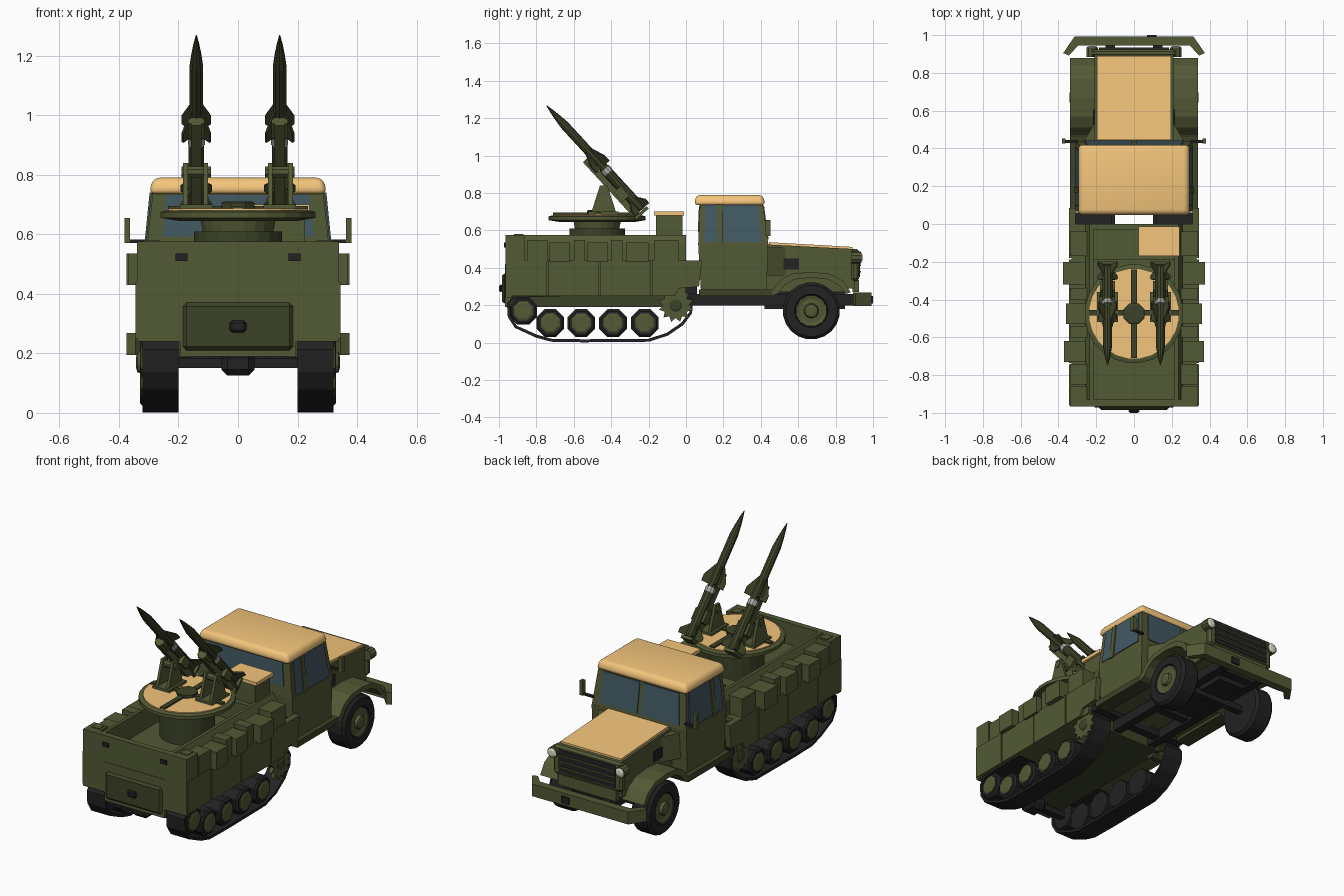
import bpy, bmesh, math
from mathutils import Matrix, Vector

if "Cube" in bpy.data.objects:
    bpy.data.objects.remove(bpy.data.objects["Cube"])

COL = dict(green=(.085, .1, .035), deep=(.045, .055, .02), black=(.016, .016, .017), tan=(.9, .56, .2),
           glass=(.055, .1, .125), cream=(.75, .72, .58), grey=(.4, .4, .37))
MAT = {}
for k, c in COL.items():
    MAT[k] = bpy.data.materials.new(k)
    MAT[k].diffuse_color = (*c, 1)
I4 = Matrix.Identity(4)


def make(name, verts, faces, mat='green', mirror=False, M=I4, bevel=0, seg=1, solid=0):
    bm = bmesh.new()
    vs = [bm.verts.new(M @ Vector(v)) for v in verts]
    for f in faces:
        bm.faces.new([vs[i] for i in f])
    bmesh.ops.recalc_face_normals(bm, faces=bm.faces)
    me = bpy.data.meshes.new(name)
    bm.to_mesh(me)
    bm.free()
    me.materials.append(MAT[mat])
    ob = bpy.data.objects.new(name, me)
    bpy.context.collection.objects.link(ob)
    if solid:
        m = ob.modifiers.new('solid', 'SOLIDIFY')
        m.thickness, m.offset = solid, 0
    if bevel:
        m = ob.modifiers.new('bevel', 'BEVEL')
        m.width, m.segments = bevel, seg
    if mirror:
        ob.modifiers.new('mirror', 'MIRROR')
    return ob


def prism(name, pts, a, b, mat='green', axis='x', **kw):
    n = len(pts)
    put = {'x': lambda p, h: (h, p[0], p[1]), 'y': lambda p, h: (p[0], h, p[1]), 'z': lambda p, h: (p[0], p[1], h)}[axis]
    v = [put(p, a) for p in pts] + [put(p, b) for p in pts]
    f = [list(range(n)), list(range(n, 2 * n))] + [[i, (i + 1) % n, n + (i + 1) % n, n + i] for i in range(n)]
    return make(name, v, f, mat, **kw)


def box(name, x0, x1, y0, y1, z0, z1, mat='green', **kw):
    return prism(name, [(y0, z0), (y1, z0), (y1, z1), (y0, z1)], x0, x1, mat, **kw)


def rect(x, y0, y1, z):
    return [(-x, y0, z), (x, y0, z), (x, y1, z), (-x, y1, z)]


def frustum(name, lo, hi, mat='green', **kw):
    return make(name, lo + hi, [[0, 1, 2, 3], [4, 5, 6, 7], [0, 1, 5, 4], [1, 2, 6, 5], [2, 3, 7, 6], [3, 0, 4, 7]], mat, **kw)


def lathe(name, prof, n, M, mat='green', **kw):
    v = [(r * math.cos((i + .5) * math.tau / n), r * math.sin((i + .5) * math.tau / n), z) for r, z in prof for i in range(n)]
    f = [[j * n + i, j * n + (i + 1) % n, (j + 1) * n + (i + 1) % n, (j + 1) * n + i]
         for j in range(len(prof) - 1) for i in range(n)]
    f += [list(range(n)), list(range((len(prof) - 1) * n, len(prof) * n))]
    return make(name, v, f, mat, M=M, **kw)


def pane(name, a, b, c, d, u0, u1, v0, v1, **kw):
    a, b, c, d = map(Vector, (a, b, c, d))  # bottom a-b, top d-c
    at = lambda u, v: a.lerp(b, u).lerp(d.lerp(c, u), v)
    make(name, [at(u0, v0), at(u1, v0), at(u1, v1), at(u0, v1)], [[0, 1, 2, 3]], 'glass', solid=.01, **kw)


T = Matrix.Translation
axle = lambda x, y, z: T((x, y, z)) @ Matrix.Rotation(math.pi / 2, 4, 'Y')  # local z -> +x

# Rear tub: hull, floor, walls, skirts
box('lower_hull', -.19, .19, -.95, 0, .19, .3, 'deep')
box('hull_body', -.33, .33, -.955, 0, .25, .44)
box('tub_floor', -.24, .24, -.95, -.01, .43, .45)
prism('tub_wall', [(.215, .44), (.26, .44), (.26, .53), (.235, .575), (.215, .575)], -.955, 0, axis='y', mirror=True)
box('tub_front_wall', -.235, .235, -.03, 0, .44, .575)
box('rear_plate', -.34, .34, -.965, -.93, .24, .575)
box('lower_rear_plate', -.195, .195, -.968, -.93, .19, .42)
box('rear_corner_block', .25, .34, -.96, -.86, .44, .575, mirror=True)
box('corner_hatch', .265, .315, -.92, -.87, .575, .58, mirror=True)
box('rear_door', -.185, .185, -.985, -.96, .21, .37, 'deep', bevel=.02)
box('tow_block', -.028, .028, -1.0, -.98, .27, .31, 'black', bevel=.008)
box('tail_light', .17, .21, -.972, -.96, .51, .535, 'black', mirror=True)
edges = [-.965, -.74, -.46, -.185]
for a, b in zip(edges[:-1], edges[1:]):
    box('skirt_panel', .325, .345, a + .004, b - .004, .25, .44, mirror=True)
prism('front_skirt_panel', [(-.18, .25), (-.06, .25), (-.04, .29), (.07, .3), (.085, .44), (-.18, .44)], .31, .345, mirror=True)
for y0, y1, x, z in [(-.85, -.74, .34, .55), (-.73, -.62, .37, .535), (-.6, -.54, .34, .55), (-.53, -.42, .36, .535),
                     (-.4, -.34, .34, .55), (-.32, -.2, .375, .535), (-.17, -.04, .34, .55)]:
    box('stowage_box', .25, x, y0, y1, .43, z, mirror=True)
box('front_deck', -.22, .22, -.19, -.02, .44, .56)
box('deck_hatch', -.185, -.1, -.11, -.06, .56, .567)
box('operator_box', .045, .225, -.16, -.02, .55, .68)
box('operator_box_lid', .025, .24, -.17, -.012, .68, .7, 'tan')

# Turntable
C = T((0, -.475, 0))
lathe('turntable_base', [(.15, .44), (.15, .61)], 20, C, 'deep')
lathe('turntable_neck', [(.12, .61), (.13, .66)], 20, C)
lathe('turntable_disc', [(.2, .645), (.262, .655), (.262, .675), (.245, .68)], 24, C)
lathe('turntable_top', [(.238, .675), (.238, .686)], 24, C, 'tan')
box('turntable_beam_long', -.015, .015, -.71, -.24, .68, .695, 'deep')
box('turntable_beam_cross', -.235, .235, -.485, -.455, .68, .695, 'deep')
lathe('turntable_hub', [(.06, .68), (.06, .705), (.05, .71)], 8, C, 'deep')

# Missiles and launch rails (local z runs along the missile)
L = T((.14, -.235, .712)) @ Matrix.Rotation(.743, 4, 'X')
lathe('missile', [(.022, 0), (.028, .01), (.028, .29), (.024, .32), (.024, .61), (.017, .67), (.01, .715), (.002, .755)],
      10, L, 'deep', mirror=True)
lathe('missile_band', [(.03, .265), (.03, .295)], 10, L, 'grey', mirror=True)
for k in range(4):
    R = L @ Matrix.Rotation(math.radians(45 + 90 * k), 4, 'Z')
    prism('mid_fin', [(.02, .31), (.066, .31), (.066, .35), (.02, .44)], -.004, .004, 'deep', M=R, mirror=True)
    prism('tail_fin', [(.02, 0), (.07, 0), (.07, .03), (.02, .08)], -.004, .004, 'deep', M=R, mirror=True)
box('launch_rail', -.018, .018, -.062, -.028, -.01, .4, M=L, mirror=True)
box('rail_shoe', -.028, .028, -.05, -.02, .33, .4, M=L, mirror=True)
box('rail_cradle', -.04, .04, -.05, .0, .1, .17, M=L, mirror=True)
box('rail_stop', -.035, .035, -.06, .03, -.02, -.003, M=L, mirror=True)
for x in (.1, .168):
    prism('launcher_bracket', [(-.51, .685), (-.37, .685), (-.42, .84), (-.46, .84)], x, x + .016, mirror=True)
lathe('launcher_pivot', [(.02, -.05), (.02, .05)], 8, axle(.14, -.44, .81), mirror=True)
box('launcher_foot', .085, .195, -.52, -.36, .68, .7, mirror=True)

# Tracks
path = [(-.95, .21), (-.945, .14), (-.91, .085), (-.8, .035), (-.72, .013), (-.55, .01), (-.2, .013), (-.1, .045), (-.02, .1),
        (.025, .16), (.03, .22), (0, .265), (-.06, .275), (-.87, .25), (-.92, .243)]
n = len(path)
make('track', [(x, y, z) for x in (.2, .32) for y, z in path],
     [[i, (i + 1) % n, n + (i + 1) % n, n + i] for i in range(n)], 'black', mirror=True, solid=.016)
for y, z in [(-.87, .17), (-.725, .105), (-.56, .105), (-.39, .105), (-.22, .105)]:
    lathe('road_wheel', [(.08, -.055), (.08, .045), (.068, .055), (.06, .055)], 8, axle(.265, y, z), 'black', mirror=True)
    lathe('road_wheel_hub', [(.055, 0), (.055, .06), (.045, .064)], 8, axle(.265, y, z), mirror=True)
teeth = [(-.055 + r * math.cos(t * math.tau / 24), .2 + r * math.sin(t * math.tau / 24))
         for t in range(24) for r in [(.092 if t % 2 else .068)]]
prism('drive_sprocket', teeth, .3, .322, mirror=True)
lathe('sprocket_hub', [(.035, -.1), (.035, .06), (.025, .065)], 8, axle(.265, -.055, .2), 'deep', mirror=True)
box('rear_axle', -.22, .22, -.89, -.85, .15, .185, 'black')
box('rear_differential', -.055, .055, -.93, -.82, .125, .205, 'black', bevel=.02)

# Chassis and front axle
box('chassis_rail', .1, .15, -.1, .96, .2, .26, 'black', mirror=True)
for y in (.05, .3, .5, .85):
    box('cross_member', -.12, .12, y, y + .05, .21, .25, 'black')
box('rear_cab_tank', .12, .31, -.0, .06, .26, .42, 'black', mirror=True)
box('engine_sump', -.09, .09, .42, .85, .18, .3, 'black')
box('front_axle', -.24, .24, .65, .69, .15, .19, 'black')
W = axle(.27, .67, .17)
lathe('front_tyre', [(.08, -.06), (.138, -.06), (.153, -.045), (.153, .045), (.138, .06), (.09, .06), (.085, .045)], 20, W,
      'black', mirror=True)
lathe('front_rim', [(.085, 0), (.085, .055), (.065, .048), (.04, .05), (.035, .068), (.02, .072)], 12, W, mirror=True)

# Cab
prism('cab_body', [(.08, .27), (.43, .27), (.44, .53), (.065, .53)], -.31, .31)
box('running_board', .25, .34, .07, .46, .25, .285, 'deep', mirror=True)
lo, hi = rect(.31, .065, .44, .525), rect(.285, .075, .41, .75)
frustum('cab_upper', lo, hi)
pane('rear_window', lo[0], lo[1], hi[1], hi[0], .08, .92, .3, .92)
pane('windscreen', lo[3], lo[2], hi[2], hi[3], .52, .93, .12, .92, mirror=True)
pane('quarter_window', lo[1], lo[2], hi[2], hi[1], .08, .27, .06, .94, mirror=True)
pane('door_window', lo[1], lo[2], hi[2], hi[1], .36, .92, .06, .94, mirror=True)
prism('door_pillar', [(.29, .53), (.318, .53), (.297, .74), (.27, .74)], .165, .195, axis='y', mirror=True)
roof = frustum('roof', rect(.3, .042, .425, .735), rect(.285, .055, .41, .79), 'tan', bevel=.022, seg=3)
roof.data.shade_smooth()
box('mirror_arm', .3, .375, .43, .445, .57, .582, 'black', mirror=True)
box('side_mirror', .362, .382, .425, .452, .57, .655, mirror=True)

# Hood, grille, lights
prism('hood', [(.43, .27), (.9, .29), (.91, .5), (.43, .525)], -.21, .21)
prism('hood_panel', [(.445, .52), (.89, .498), (.89, .512), (.445, .537)], -.197, .197, 'tan')
prism('cowl_flare', [(.2, .43), (.27, .43), (.2, .55)], .36, .51, axis='z', mirror=True)
box('hood_vent', .2, .216, .5, .605, .39, .45, 'black', mirror=True)
box('grille_surround', -.225, .225, .885, .925, .33, .502, bevel=.012)
box('grille_opening', -.185, .185, .92, .929, .35, .482, 'black')
for i in range(3):
    box('grille_bar', -.185, .185, .925, .935, .375 + i * .035, .384 + i * .035)
H = T((.222, .925, .455)) @ Matrix.Rotation(-math.pi / 2, 4, 'X')
lathe('headlight_rim', [(.032, -.04), (.032, .01)], 10, H, mirror=True)
lathe('headlight', [(.027, 0), (.027, .012), (.015, .018)], 10, H, 'cream', mirror=True)

# Fenders and bumper
outer = [(.44, .27), (.47, .29), (.51, .34), (.57, .37), (.67, .378), (.77, .368), (.84, .33), (.88, .27)]
inner = [(.855, .26), (.82, .305), (.76, .338), (.67, .348), (.58, .338), (.53, .31), (.495, .265), (.46, .25)]
prism('front_fender', outer + inner, .2, .34, mirror=True)
prism('fender_inner_wall', outer, .195, .212, mirror=True)
prism('bumper', [(-.375, .905), (-.315, .992), (.315, .992), (.375, .905), (.345, .892), (.295, .945), (-.295, .945),
                 (-.345, .892)], .195, .268, axis='z')
box('tow_hook', .07, .12, .97, 1.0, .21, .25, 'black')
box('bumper_bracket', .1, .15, .9, .96, .2, .26, 'black', mirror=True)
box('front_apron', -.19, .19, .89, .925, .27, .335)

for m in bpy.data.materials:
    if m.users and not m.is_grease_pencil:
        m.use_nodes = True
        m.node_tree.nodes["Principled BSDF"].inputs["Base Color"].default_value = m.diffuse_color
